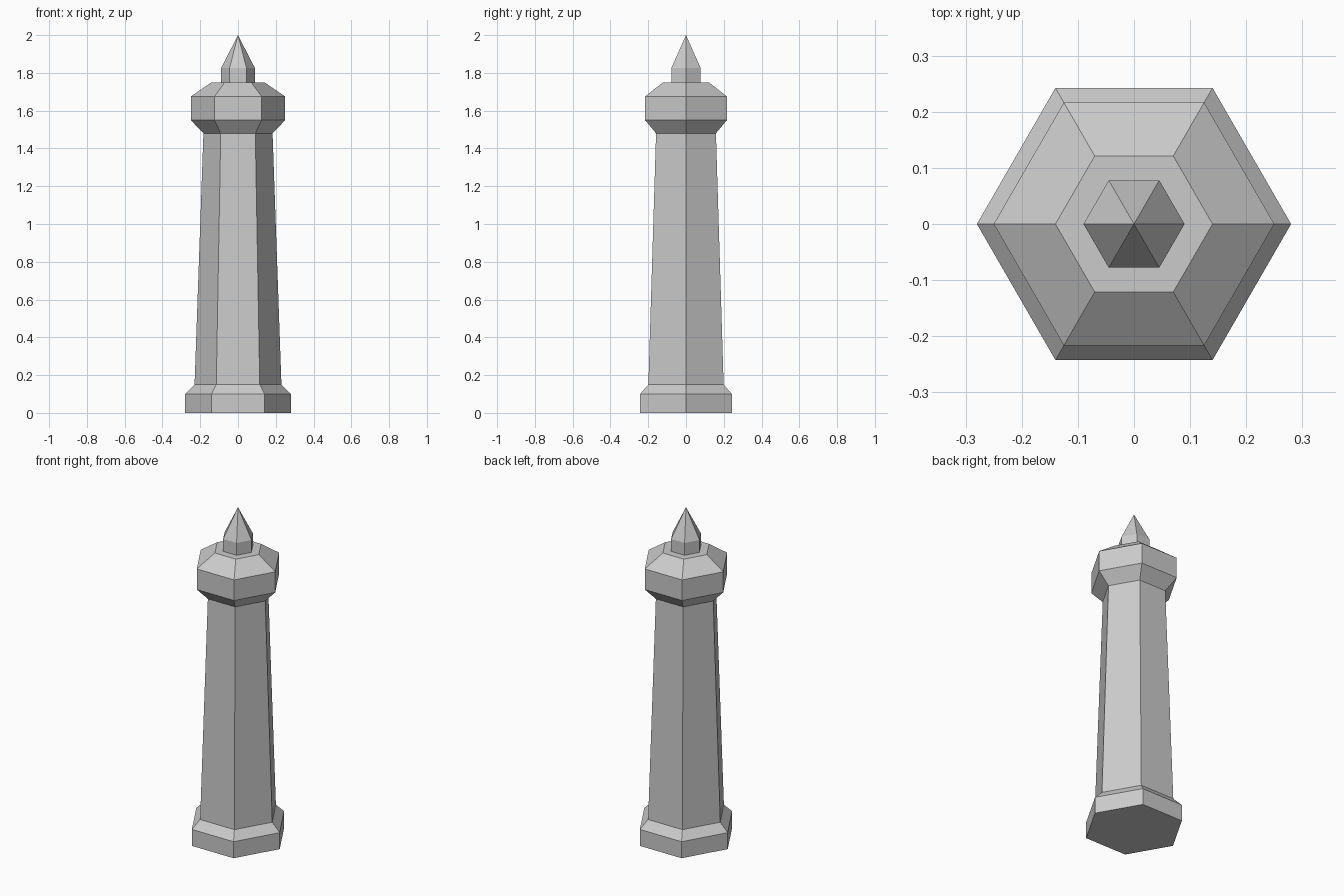
import bpy, bmesh
from math import cos, sin, pi

if "Cube" in bpy.data.objects:
    bpy.data.objects.remove(bpy.data.objects["Cube"])

SIDES = 6


def lathe(name, profile, cap_bottom=False):
    """Sweep (radius, z) points around z into flat hexagonal faces; radius 0 makes a tip."""
    bm = bmesh.new()
    rings = []
    for r, z in profile:
        if r == 0:
            rings.append([bm.verts.new((0, 0, z))] * SIDES)
        else:
            rings.append([bm.verts.new((r * cos(2 * pi * i / SIDES),
                                        r * sin(2 * pi * i / SIDES), z))
                          for i in range(SIDES)])
    for low, high in zip(rings, rings[1:]):
        for i in range(SIDES):
            j = (i + 1) % SIDES
            corners = [low[i], low[j], high[j], high[i]]
            bm.faces.new(list(dict.fromkeys(corners)))
    if cap_bottom:
        bm.faces.new(rings[0][::-1])
    mesh = bpy.data.meshes.new(name)
    bm.to_mesh(mesh)
    bm.free()
    obj = bpy.data.objects.new(name, mesh)
    bpy.context.collection.objects.link(obj)
    return obj


# Plinth with chamfered top edge
lathe("base", [(0.28, 0), (0.28, 0.10), (0.23, 0.15)], cap_bottom=True)

# Tapered column
lathe("shaft", [(0.23, 0.15), (0.183, 1.48)])

# Flared head with sloping roof and flat ledge around the finial
lathe("head", [(0.183, 1.48), (0.25, 1.55), (0.25, 1.675), (0.14, 1.75), (0.09, 1.75)])

# Pointed finial
lathe("finial", [(0.09, 1.75), (0.09, 1.825), (0, 2.0)])
